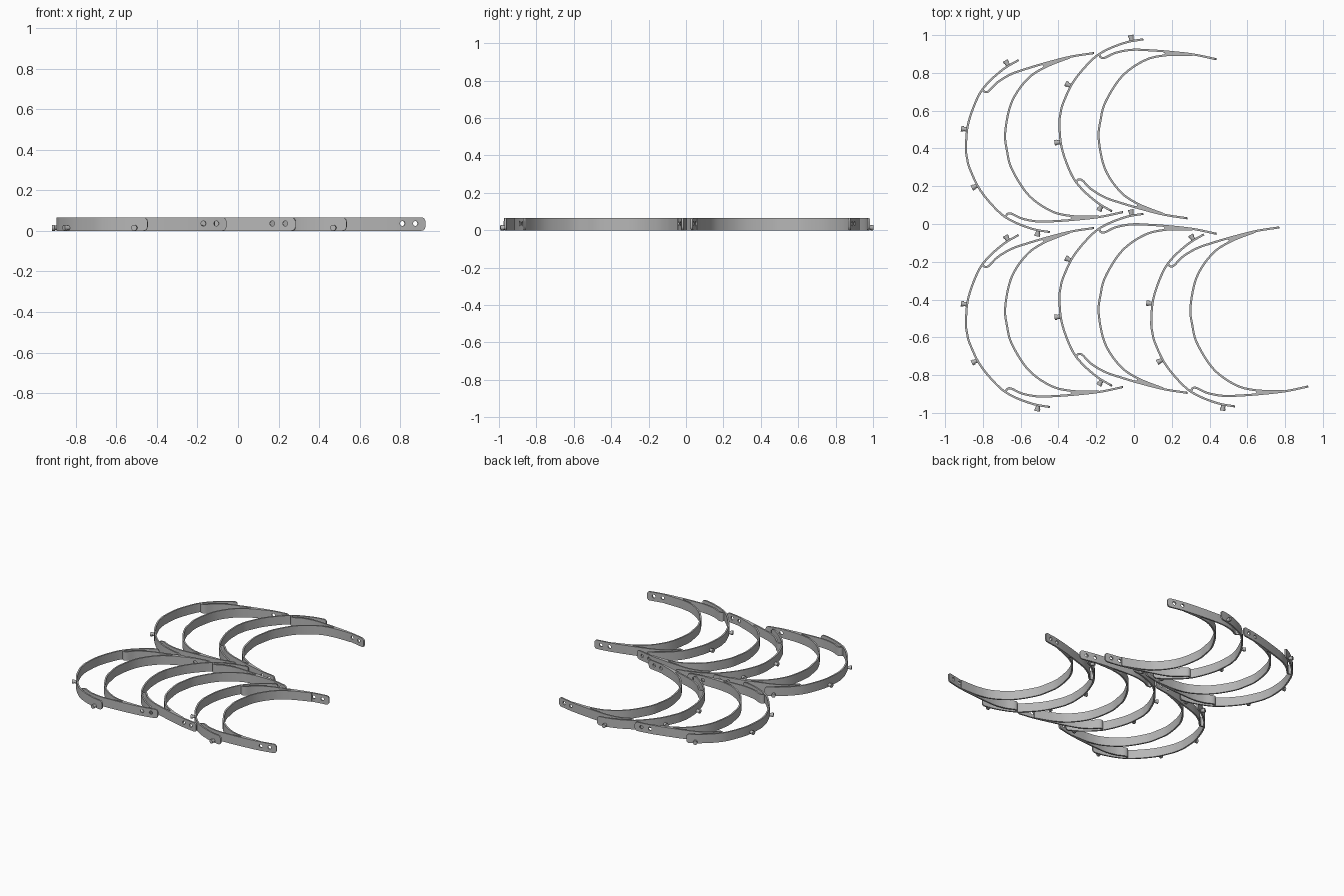
import bpy, bmesh, math
from mathutils import Vector, Matrix

if "Cube" in bpy.data.objects:
    bpy.data.objects.remove(bpy.data.objects["Cube"])

HEIGHT, THICK, CORNER = 0.066, 0.011, 0.02
TILT = math.radians(10.3)

grey = bpy.data.materials.new("plain_grey")
grey.use_nodes = True
grey.diffuse_color = (0.47, 0.47, 0.47, 1)
grey.node_tree.nodes["Principled BSDF"].inputs["Base Color"].default_value = (0.47, 0.47, 0.47, 1)


def flip(points):
    return [(x, -y) for x, y in points]


def smooth_path(points, steps=8):
    """Catmull-Rom curve through the given points."""
    p = [Vector(q) for q in points]
    p = [2 * p[0] - p[1]] + p + [2 * p[-1] - p[-2]]
    out = []
    for a, b, c, d in zip(p, p[1:], p[2:], p[3:]):
        for i in range(steps):
            t = i / steps
            out.append(0.5 * (2 * b + (c - a) * t + (2 * a - 5 * b + 4 * c - d) * t ** 2
                              + (3 * b - a - 3 * c + d) * t ** 3))
    return out + [p[-2]]


def round_start(path):
    """Resample the start of a path so its corners can be rounded; returns path and z insets."""
    way = (path[1] - path[0]).normalized()
    gaps = [CORNER * (1 - math.cos(math.pi / 2 * i / 5)) for i in range(6)]
    rest = [q for q in path if (q - path[0]).length > CORNER * 1.1]
    insets = [CORNER - math.sqrt(max(0, CORNER ** 2 - (CORNER - g) ** 2)) for g in gaps]
    return [path[0] + way * g for g in gaps] + rest, insets + [0] * len(rest)


def finish(bm, name):
    bmesh.ops.recalc_face_normals(bm, faces=bm.faces)
    mesh = bpy.data.meshes.new(name)
    bm.to_mesh(mesh)
    bm.free()
    mesh.materials.append(grey)
    ob = bpy.data.objects.new(name, mesh)
    bpy.context.collection.objects.link(ob)
    return ob


def ribbon(name, points, round_first=False, round_last=False):
    """Upright strip of constant thickness that follows a path."""
    path = smooth_path(points)
    inset = [0] * len(path)
    if round_first:
        path, inset = round_start(path)
    if round_last:
        back, tail = round_start(path[::-1])
        path = back[::-1]
        inset = [max(a, b) for a, b in zip(inset + [0] * len(path), tail[::-1])]
    bm = bmesh.new()
    rings = []
    for i, q in enumerate(path):
        way = (path[min(i + 1, len(path) - 1)] - path[max(i - 1, 0)]).normalized()
        side = Vector((-way.y, way.x)) * THICK / 2
        low, high = inset[i], HEIGHT - inset[i]
        rings.append([bm.verts.new((*(q + s * side), z))
                      for s, z in ((1, low), (1, high), (-1, high), (-1, low))])
    for a, b in zip(rings, rings[1:]):
        for k in range(4):
            bm.faces.new((a[k], a[(k + 1) % 4], b[(k + 1) % 4], b[k]))
    bm.faces.new(rings[0])
    bm.faces.new(rings[-1])
    return finish(bm, name)


def web(name, points):
    """Solid block filling the join of two strips."""
    bm = bmesh.new()
    face = bm.faces.new([bm.verts.new((x, y, 0)) for x, y in points])
    new = bmesh.ops.extrude_face_region(bm, geom=[face])["geom"]
    bmesh.ops.translate(bm, vec=(0, 0, HEIGHT),
                        verts=[v for v in new if isinstance(v, bmesh.types.BMVert)])
    return finish(bm, name)


def cylinder(bm, radius, depth, centre, direction):
    turn = Vector(direction).to_track_quat('Z', 'Y').to_matrix().to_4x4()
    bmesh.ops.create_cone(bm, cap_ends=True, segments=20, radius1=radius, radius2=radius,
                          depth=depth, matrix=Matrix.Translation(centre) @ turn)


def peg(name, x, y, nx, ny):
    """Short round stud with a wider head, on the outside of the front strip."""
    out = Vector((nx, ny, 0)).normalized()
    base = Vector((x, y, 0.0145))
    bm = bmesh.new()
    cylinder(bm, 0.0115, 0.03, base + out * 0.012, out)
    cylinder(bm, 0.0145, 0.014, base + out * 0.027, out)
    return finish(bm, name)


def drill(ob, side):
    """Two holes through the end of an arm."""
    bm = bmesh.new()
    for x in (-0.05, -0.115):
        cylinder(bm, 0.0125, 0.1, (x, side * 0.43, 0.036), (0, 1, 0))
    cutter = finish(bm, "hole_cutter")
    cutter.hide_render = True
    mod = ob.modifiers.new("holes", 'BOOLEAN')
    mod.operation, mod.solver, mod.object = 'DIFFERENCE', 'EXACT', cutter
    graph = bpy.context.evaluated_depsgraph_get()
    mesh = bpy.data.meshes.new_from_object(ob.evaluated_get(graph))
    ob.modifiers.clear()
    ob.data = mesh
    bpy.data.objects.remove(cutter)


# Half paths, from the nose outward (strips) and from the tip inward (arm)
outer_half = [(-.756, .06), (-.722, .18), (-.65, .304), (-.585, .37), (-.487, .43), (-.40, .463)]
inner_half = [(-.54, .09), (-.495, .215), (-.44, .295), (-.36, .363), (-.28, .397),
              (-.21, .414), (-.13, .428)]
arm_half = [(0, .428), (-.124, .431), (-.257, .422), (-.36, .411), (-.45, .397), (-.53, .367),
            (-.582, .331), (-.603, .328), (-.616, .342)]
web_half = [(-.295, .42), (-.274, .41), (-.285, .394), (-.21, .412), (-.13, .427), (-.2, .427)]

# One headband in its own frame
parts = [
    ribbon("front_strip", flip(outer_half)[::-1] + [(-.761, 0)] + outer_half, True, True),
    ribbon("forehead_strip", flip(inner_half)[::-1] + [(-.546, 0)] + inner_half),
]
for label, s in (("left", 1), ("right", -1)):
    shape = (lambda pts: pts) if s > 0 else flip
    arm = ribbon(label + "_arm", shape(arm_half), True)
    drill(arm, s)
    parts += [arm, web(label + "_web", shape(web_half)),
              peg(label + "_front_peg", -.732, s * .15, -.955, s * .3),
              peg(label + "_side_peg", -.458, s * .441, -.35, s * .94)]

bpy.ops.object.select_all(action='DESELECT')
for ob in parts:
    ob.select_set(True)
bpy.context.view_layer.objects.active = parts[0]
bpy.ops.object.shade_smooth_by_angle(angle=math.radians(30))

# Nested set of five, alternately tilted
layout = [(-.135, .484, 1), (.36, .451, -1), (-.135, -.442, 1), (.36, -.473, -1), (.846, -.439, 1)]
for n, (x, y, lean) in enumerate(layout):
    place = Matrix.Translation((x, y, 0)) @ Matrix.Rotation(lean * TILT, 4, 'Z')
    for ob in parts:
        if n:
            copy = ob.copy()
            copy.name = f"{ob.name}_{n + 1}"
            bpy.context.collection.objects.link(copy)
            copy.matrix_world = place
for ob in parts:
    ob.matrix_world = Matrix.Translation((*layout[0][:2], 0)) @ Matrix.Rotation(TILT, 4, 'Z')
